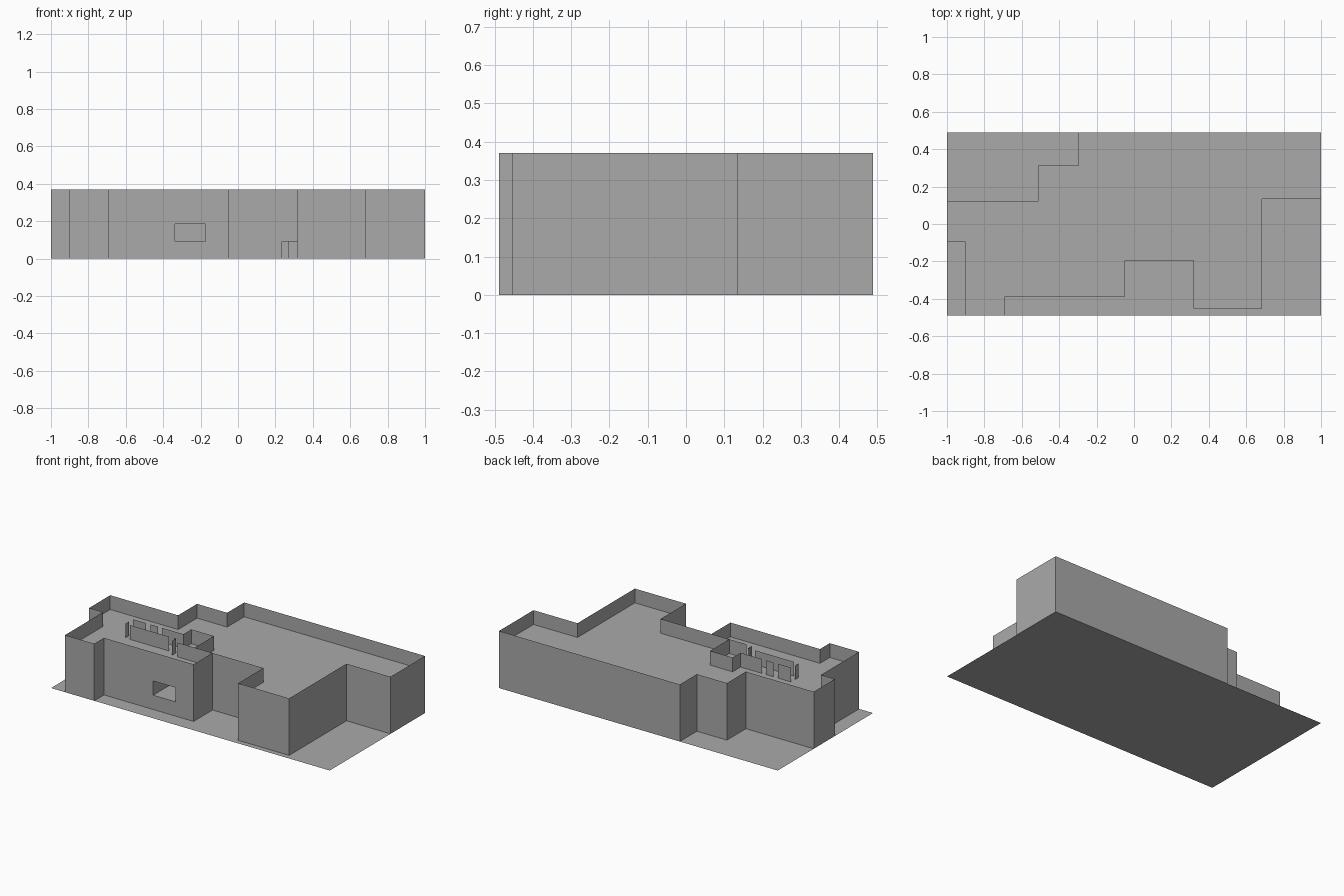
import bpy
import bmesh

cube = bpy.data.objects.get("Cube")
if cube:
    bpy.data.objects.remove(cube, do_unlink=True)

H = 0.0925          # storey height
TOP = 3 * H         # open top storey floor level

grey = bpy.data.materials.new("plain_grey")
grey.use_nodes = True
colour = (0.40, 0.40, 0.40, 1)
grey.diffuse_color = colour
grey.node_tree.nodes["Principled BSDF"].inputs["Base Color"].default_value = colour


def finish(name, bm):
    bmesh.ops.remove_doubles(bm, verts=bm.verts, dist=0.0005)
    mesh = bpy.data.meshes.new(name)
    bm.to_mesh(mesh)
    bm.free()
    mesh.materials.append(grey)
    obj = bpy.data.objects.new(name, mesh)
    bpy.context.collection.objects.link(obj)


def add_wall(bm, path, z0, z1):
    """Thin upright panels along a path."""
    for (ax, ay), (bx, by) in zip(path, path[1:]):
        corners = [(ax, ay, z0), (bx, by, z0), (bx, by, z1), (ax, ay, z1)]
        bm.faces.new([bm.verts.new(c) for c in corners])


def walls(name, paths, z0, z1):
    bm = bmesh.new()
    for path in paths:
        add_wall(bm, path, z0, z1)
    finish(name, bm)


def floor(name, outline, z):
    bm = bmesh.new()
    bm.faces.new([bm.verts.new((x, y, z)) for x, y in outline])
    finish(name, bm)


# Building footprint, anticlockwise from the front left-hand wing
outline = [(-0.9, -0.488), (-0.69, -0.488), (-0.69, -0.388), (-0.047, -0.388),
           (-0.047, -0.194), (0.318, -0.194), (0.318, -0.453), (0.684, -0.453),
           (0.684, 0.135), (1, 0.135), (1, 0.488), (-0.297, 0.488),
           (-0.297, 0.313), (-0.513, 0.313), (-0.513, 0.119), (-1, 0.119),
           (-1, -0.097), (-0.9, -0.097)]


def opened(i, start, end):
    """Outline path with a gap in the edge that follows point i."""
    return [end] + outline[i + 1:] + outline[:i + 1] + [start]


# Site slab and storey floors
floor("ground", [(-1, -0.488), (1, -0.488), (1, 0.488), (-1, 0.488)], 0)
for n, label in enumerate(("first", "second", "top"), 1):
    floor(label + "_floor", outline, n * H)

# Outer walls: doorway on the lowest storey, window opening on the next
door = opened(4, (0.236, -0.194), (0.318, -0.194))
window = opened(2, (-0.337, -0.388), (-0.175, -0.388))
closed = outline + outline[:1]
bm = bmesh.new()
add_wall(bm, door, 0, H)
add_wall(bm, window, H, 2 * H)
add_wall(bm, closed, 2 * H, 4 * H)
finish("outer_walls", bm)

# Rooms behind the openings
walls("window_recess", [[(-0.337, -0.388), (-0.337, -0.194),
                         (-0.175, -0.194), (-0.175, -0.388)]], H, 2 * H)
walls("door_recess", [[(0.236, -0.194), (0.236, -0.08), (0.27, -0.08),
                       (0.27, -0.1), (0.318, -0.1), (0.318, -0.194)]], 0, H)

# Partitions on the open top storey
walls("stair_room", [[(-0.337, -0.078), (-0.337, 0.003), (-0.175, 0.003),
                      (-0.175, -0.194)],
                     [(-0.3, -0.194), (-0.047, -0.194)],
                     [(-0.337, -0.155), (-0.337, -0.194)]], TOP, 4 * H)
walls("corridor", [[(-0.7, -0.078), (-0.605, -0.078)],
                   [(-0.575, -0.078), (-0.52, -0.078)],
                   [(-0.49, -0.078), (-0.337, -0.078)],
                   [(-0.667, -0.155), (-0.385, -0.155)],
                   [(-0.35, -0.155), (-0.337, -0.155)],
                   [(-0.7, -0.155), (-0.7, -0.115)]], TOP, 4 * H)
